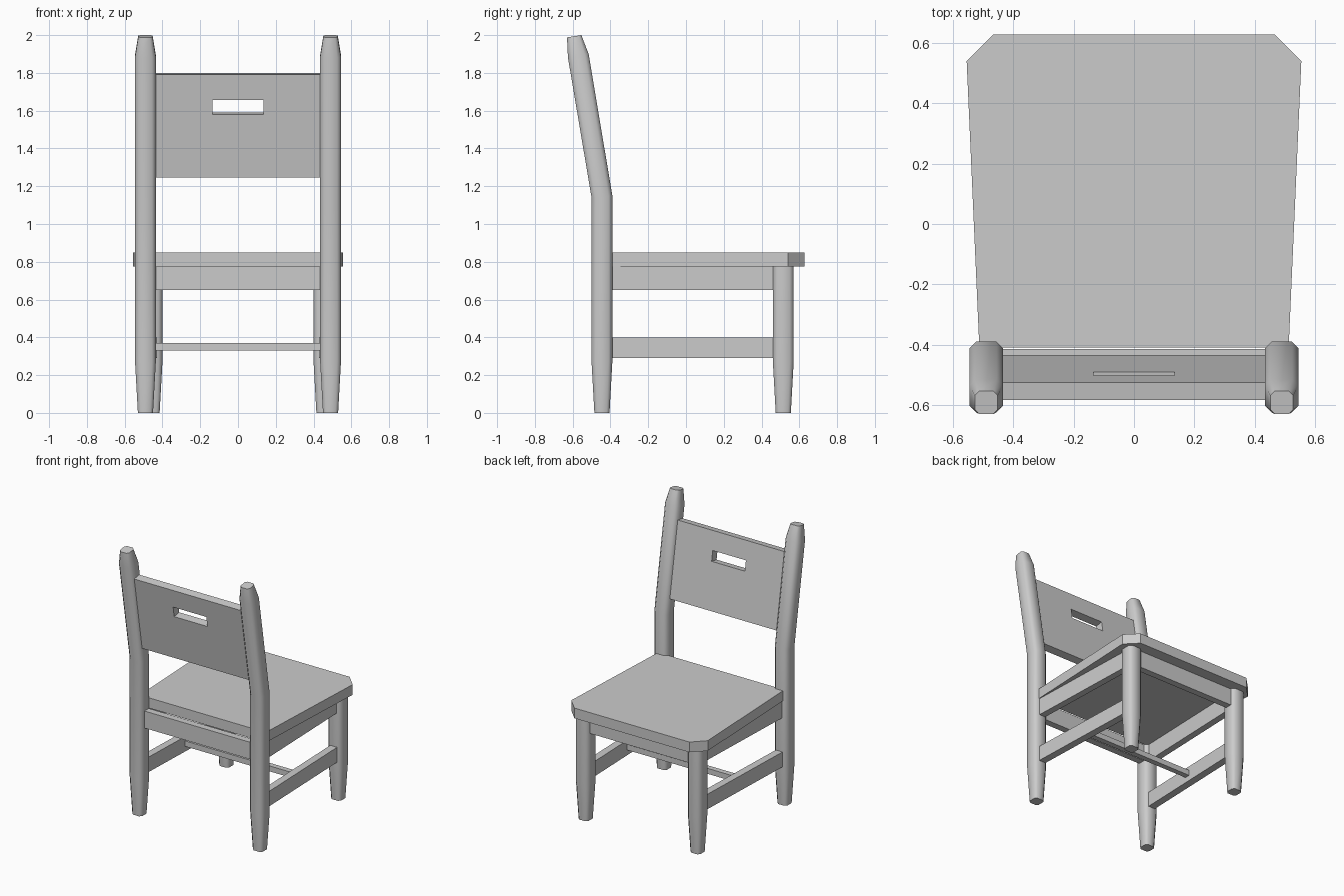
import bpy, bmesh
from mathutils import Vector

if "Cube" in bpy.data.objects:
    bpy.data.objects.remove(bpy.data.objects["Cube"])


def make_object(name, bm, smooth=False):
    bmesh.ops.recalc_face_normals(bm, faces=bm.faces)
    mesh = bpy.data.meshes.new(name)
    bm.to_mesh(mesh)
    bm.free()
    obj = bpy.data.objects.new(name, mesh)
    bpy.context.collection.objects.link(obj)
    if smooth:
        bpy.ops.object.select_all(action='DESELECT')
        obj.select_set(True)
        bpy.context.view_layer.objects.active = obj
        bpy.ops.object.shade_smooth_by_angle(angle=0.8)
    return obj


def loft(name, rings, smooth=False):
    """Skin a list of point rings and cap both ends."""
    bm = bmesh.new()
    loops = [[bm.verts.new(p) for p in ring] for ring in rings]
    n = len(loops[0])
    for a, b in zip(loops, loops[1:]):
        for i in range(n):
            j = (i + 1) % n
            bm.faces.new((a[i], a[j], b[j], b[i]))
    bm.faces.new(loops[0][::-1])
    bm.faces.new(loops[-1])
    return make_object(name, bm, smooth)


def post_ring(x, y, z, half, slope=0.0):
    """Square with chamfered corners, optionally tilted about x."""
    c = half * 0.62
    h = half
    pts = [(h, -c), (h, c), (c, h), (-c, h), (-h, c), (-h, -c), (-c, -h), (c, -h)]
    return [(x + px, y + py, z + slope * py) for px, py in pts]


def beam(name, start, end, thick, height):
    """Rectangular rail between two points at the same height."""
    a, b = Vector(start), Vector(end)
    side = (b - a).cross(Vector((0, 0, 1))).normalized() * thick / 2
    up = Vector((0, 0, height / 2))
    return loft(name, [[p + side + up, p - side + up, p - side - up, p + side - up]
                       for p in (a, b)])


for s, label in ((-1, "left"), (1, "right")):
    # Back posts, raked above the seat
    loft(f"back_post_{label}", [
        post_ring(s * 0.49, -0.445, 0.0, 0.04),
        post_ring(s * 0.49, -0.445, 0.27, 0.055),
        post_ring(s * 0.49, -0.445, 1.145, 0.055, 0.09),
        post_ring(s * 0.49, -0.57, 1.89, 0.055, 0.16),
        post_ring(s * 0.49, -0.592, 1.994, 0.038, 0.16)], True)
    # Front legs
    loft(f"front_leg_{label}", [
        post_ring(s * 0.455, 0.515, 0.0, 0.04),
        post_ring(s * 0.455, 0.515, 0.27, 0.055),
        post_ring(s * 0.455, 0.515, 0.775, 0.055)], True)
    # Side rails under the seat and lower stretchers
    beam(f"side_apron_{label}", (s * 0.485, -0.41, 0.712), (s * 0.455, 0.48, 0.712), 0.05, 0.125)
    beam(f"side_stretcher_{label}", (s * 0.485, -0.41, 0.345), (s * 0.455, 0.48, 0.345), 0.055, 0.11)

# Cross rails
beam("front_apron", (-0.42, 0.52, 0.712), (0.42, 0.52, 0.712), 0.05, 0.125)
beam("back_apron", (-0.45, -0.44, 0.712), (0.45, -0.44, 0.712), 0.05, 0.125)
beam("cross_rung", (-0.46, 0.035, 0.35), (0.46, 0.035, 0.35), 0.04, 0.04)

# Seat board with clipped front corners
outline = [(-0.513, -0.41), (0.513, -0.41), (0.555, 0.54), (0.468, 0.628),
           (-0.468, 0.628), (-0.555, 0.54)]
loft("seat", [[(x, y, z) for x, y in outline] for z in (0.775, 0.85)])

# Backrest panel with a hand slot: outer and inner loops on both faces
bm = bmesh.new()


def panel_loop(x, z0, z1, offset):
    def y(z):
        return -0.463 - 0.168 * (z - 1.25)
    # faces are offset square to the rake
    return [bm.verts.new((px, y(z) + offset, z + 0.165 * offset))
            for px, z in ((-x, z0), (x, z0), (x, z1), (-x, z1))]


t = 0.029
of, ob = panel_loop(0.45, 1.25, 1.795, t), panel_loop(0.45, 1.25, 1.795, -t)
hf, hb = panel_loop(0.135, 1.585, 1.66, t), panel_loop(0.135, 1.585, 1.66, -t)
for a, b in ((of, hf), (ob, hb), (of, ob), (hf, hb)):
    for i in range(4):
        j = (i + 1) % 4
        bm.faces.new((a[i], a[j], b[j], b[i]))
make_object("backrest_panel", bm)
